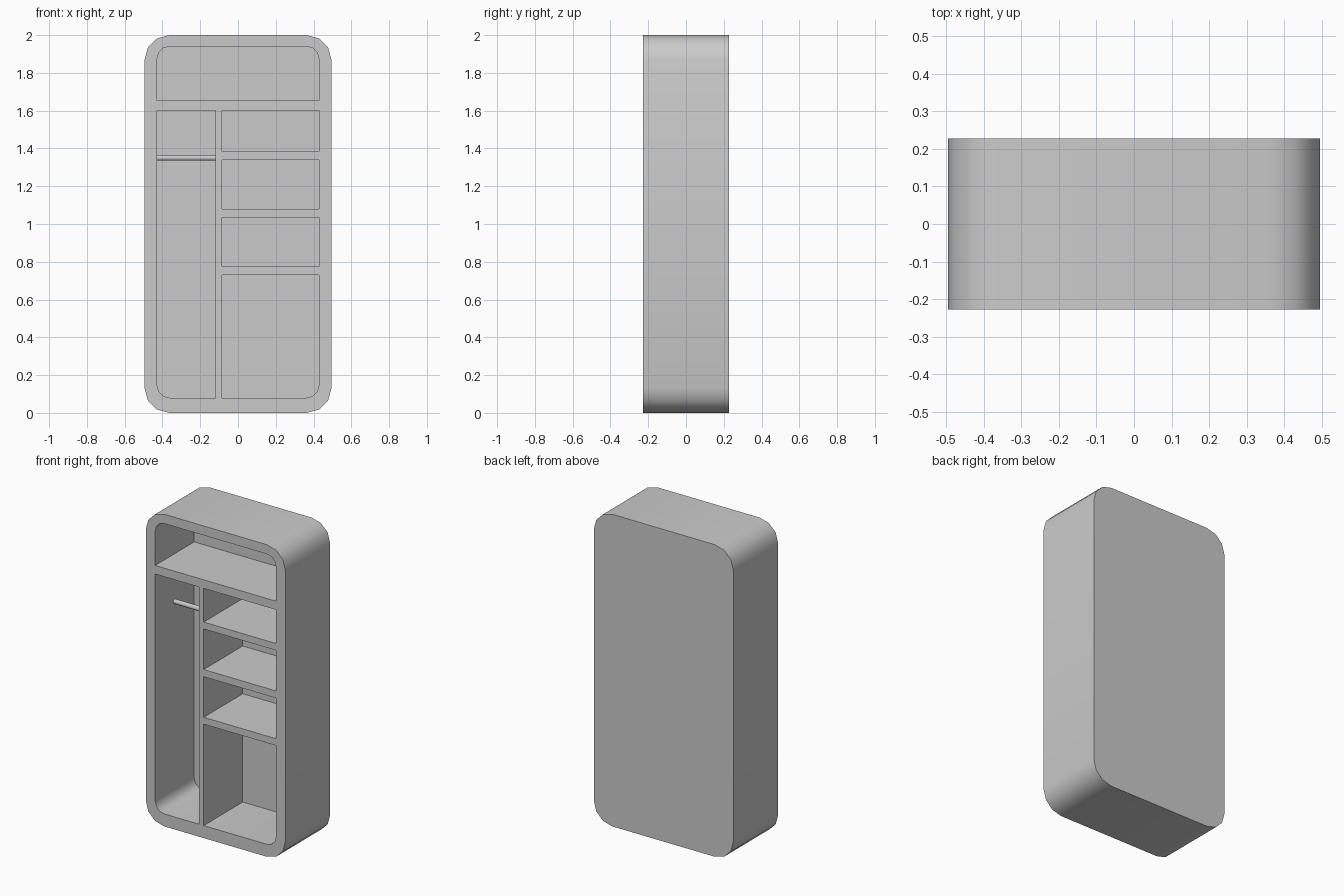
import bpy, bmesh
from math import cos, sin, pi, radians
from mathutils import Matrix

if "Cube" in bpy.data.objects:
    bpy.data.objects.remove(bpy.data.objects["Cube"])

W, H, D = 0.495, 2.0, 0.227      # half width, height, half depth
BACK = 0.168                     # inner face of the back panel
L, R, BOTTOM, TOP = -0.428, 0.428, 0.08, 1.94


def add_prism(bm, x0, x1, z0, z1, y0, y1, radii=(0, 0, 0, 0), segs=3):
    """Box along y with rounded corners: low-right, top-right, top-left, low-left."""
    corners = [(x1, z0, -1, 1, -90), (x1, z1, -1, -1, 0),
               (x0, z1, 1, -1, 90), (x0, z0, 1, 1, 180)]
    verts = []
    for (x, z, sx, sz, start), r in zip(corners, radii):
        for i in range(segs + 1 if r else 1):
            a = radians(start) + i * pi / 2 / segs
            px = x + sx * r + r * cos(a) if r else x
            pz = z + sz * r + r * sin(a) if r else z
            verts.append(bm.verts.new((px, y0, pz)))
    face = bm.faces.new(verts)
    out = bmesh.ops.extrude_face_region(bm, geom=[face])["geom"]
    for v in out:
        if isinstance(v, bmesh.types.BMVert):
            v.co.y = y1


def make_object(name, bm):
    bmesh.ops.recalc_face_normals(bm, faces=bm.faces)
    mesh = bpy.data.meshes.new(name)
    bm.to_mesh(mesh)
    bm.free()
    obj = bpy.data.objects.new(name, mesh)
    bpy.context.collection.objects.link(obj)
    return obj


def smooth(obj):
    bpy.ops.object.select_all(action='DESELECT')
    obj.select_set(True)
    bpy.context.view_layer.objects.active = obj
    bpy.ops.object.shade_smooth_by_angle(angle=radians(40))


# Rounded cabinet body
bm = bmesh.new()
add_prism(bm, -W, W, 0, H, -D, D, (0.132,) * 4)
cabinet = make_object("cabinet_body", bm)

# Compartments: x range, z range, corner radii
C = 0.065
cells = [
    (L, R, 1.655, TOP, (0, C, C, 0)),             # top shelf space
    (L, -0.118, BOTTOM, 1.60, (0, 0, 0, C)),      # hanging space
    (-0.084, R, 1.384, 1.60, (0, 0, 0, 0)),
    (-0.084, R, 1.08, 1.34, (0, 0, 0, 0)),
    (-0.084, R, 0.774, 1.034, (0, 0, 0, 0)),
    (-0.084, R, BOTTOM, 0.73, (C, 0, 0, 0)),
]
bm = bmesh.new()
for x0, x1, z0, z1, radii in cells:
    add_prism(bm, x0, x1, z0, z1, -D - 0.1, BACK, radii)
cutter = make_object("compartment_cutter", bm)
cutter.hide_render = True

# Hollow out the compartments
mod = cabinet.modifiers.new("compartments", 'BOOLEAN')
mod.operation = 'DIFFERENCE'
mod.solver = 'EXACT'
mod.object = cutter
bpy.context.view_layer.objects.active = cabinet
bpy.ops.object.modifier_apply(modifier=mod.name)
bpy.data.objects.remove(cutter)
smooth(cabinet)

# Hanging rail
bm = bmesh.new()
bmesh.ops.create_cone(bm, cap_ends=True, segments=16, radius1=0.015, radius2=0.015,
                      depth=-0.118 - L,
                      matrix=Matrix.Translation(((L - 0.118) / 2, -0.03, 1.35))
                      @ Matrix.Rotation(pi / 2, 4, 'Y'))
smooth(make_object("hanging_rail", bm))
